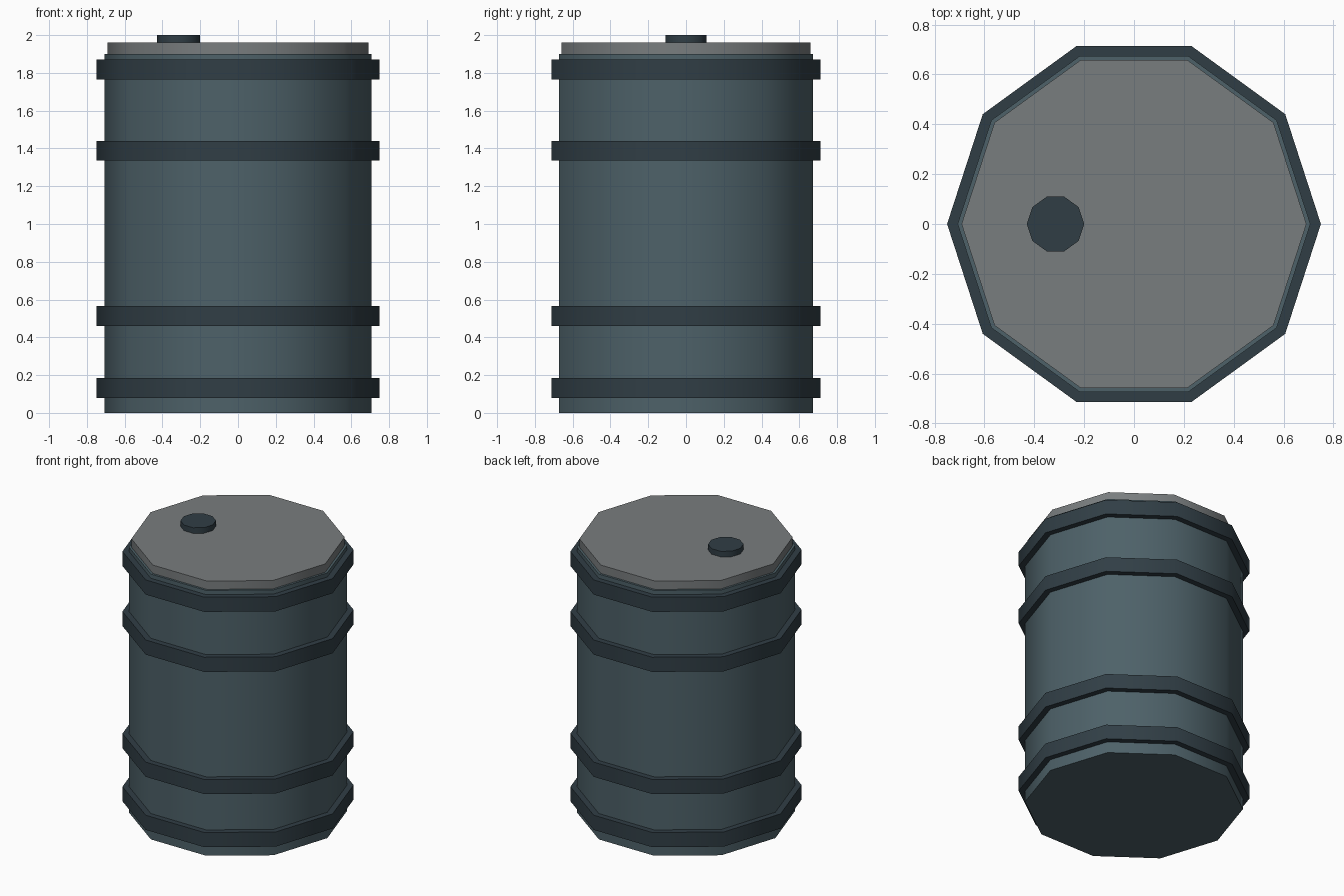
import bpy, bmesh, math

if "Cube" in bpy.data.objects:
    bpy.data.objects.remove(bpy.data.objects["Cube"])

SIDES = 10


def material(name, rgb):
    m = bpy.data.materials.new(name)
    m.diffuse_color = (*rgb, 1)
    m.use_nodes = True
    m.node_tree.nodes["Principled BSDF"].inputs["Base Color"].default_value = m.diffuse_color
    return m


steel = material("blue_grey_steel", (0.075, 0.12, 0.14))
dark = material("dark_steel", (0.03, 0.048, 0.06))
grey = material("lid_grey", (0.19, 0.205, 0.21))


def lathe(name, profile, mat, x=0.0, ring=False):
    """Revolve a bottom-to-top (radius, z) profile; cap the ends or close it as a ring."""
    bm = bmesh.new()
    loops = [[bm.verts.new((r * math.cos(math.tau * i / SIDES),
                            r * math.sin(math.tau * i / SIDES), z))
              for i in range(SIDES)] for r, z in profile]
    pairs = list(zip(loops, loops[1:]))
    if ring:
        pairs.append((loops[-1], loops[0]))
    else:
        bm.faces.new(loops[0][::-1])
        bm.faces.new(loops[-1])
    for a, b in pairs:
        for i in range(SIDES):
            j = (i + 1) % SIDES
            bm.faces.new((a[i], a[j], b[j], b[i]))
    bmesh.ops.recalc_face_normals(bm, faces=bm.faces)
    mesh = bpy.data.meshes.new(name)
    bm.to_mesh(mesh)
    bm.free()
    mesh.materials.append(mat)
    ob = bpy.data.objects.new(name, mesh)
    ob.location.x = x
    bpy.context.collection.objects.link(ob)
    # Smooth around the walls, sharp at rims
    bpy.ops.object.select_all(action='DESELECT')
    ob.select_set(True)
    bpy.context.view_layer.objects.active = ob
    bpy.ops.object.shade_smooth_by_angle(angle=math.radians(40))
    return ob


# Barrel body and lid
lathe("barrel_body", [(0.708, 0), (0.708, 1.9)], steel)
lathe("lid", [(0.692, 1.9), (0.692, 1.96)], grey)

# Four raised hoops
for n, (z0, z1) in enumerate([(0.08, 0.185), (0.46, 0.565), (1.335, 1.44), (1.765, 1.87)]):
    lathe(f"hoop_{n + 1}", [(0.7, z0), (0.75, z0), (0.75, z1), (0.7, z1)], dark, ring=True)

# Filler cap on the lid
lathe("filler_cap", [(0.115, 1.96), (0.115, 2.0)], dark, x=-0.315)
